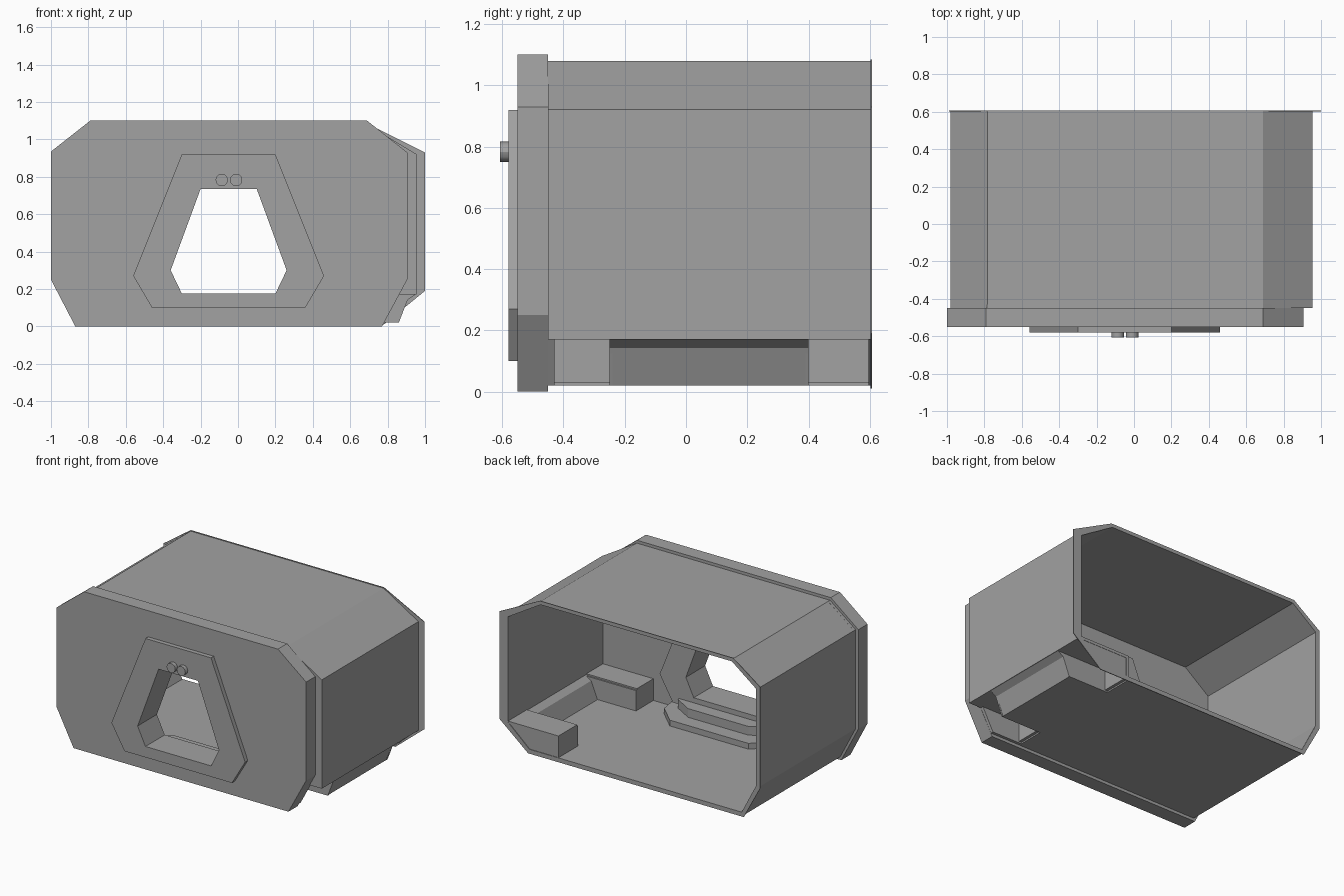
import bpy, bmesh
from mathutils import Vector

cube = bpy.data.objects.get("Cube")
if cube:
    bpy.data.objects.remove(cube, do_unlink=True)

grey = bpy.data.materials.new("plain grey")
grey.use_nodes = True
COLOUR = (0.36, 0.36, 0.36, 1)
grey.diffuse_color = COLOUR
grey.node_tree.nodes["Principled BSDF"].inputs["Base Color"].default_value = COLOUR


def finish(name, bm):
    bmesh.ops.recalc_face_normals(bm, faces=bm.faces[:])
    mesh = bpy.data.meshes.new(name)
    bm.to_mesh(mesh)
    bm.free()
    mesh.materials.append(grey)
    obj = bpy.data.objects.new(name, mesh)
    bpy.context.scene.collection.objects.link(obj)
    return obj


def panel(name, outline, y0, y1, hole=None):
    """Upright slab from an (x, z) outline, with an optional opening."""
    bm = bmesh.new()
    for loop in (outline, hole or []):
        verts = [bm.verts.new((x, y0, z)) for x, z in loop]
        for i, v in enumerate(verts):
            bm.edges.new((v, verts[i - 1]))
    bmesh.ops.triangle_fill(bm, edges=bm.edges[:], use_beauty=True, normal=(0, -1, 0))
    ext = bmesh.ops.extrude_face_region(bm, geom=bm.faces[:])
    moved = [g for g in ext["geom"] if isinstance(g, bmesh.types.BMVert)]
    bmesh.ops.translate(bm, verts=moved, vec=(0, y1 - y0, 0))
    return finish(name, bm)


def sheet(name, path, y0, y1, thick=0.02):
    """Thin folded sheet: an open (x, z) path swept along y."""
    bm = bmesh.new()
    rows = [[bm.verts.new((x, y, z)) for x, z in path] for y in (y0, y1)]
    for i in range(len(path) - 1):
        bm.faces.new((rows[0][i], rows[0][i + 1], rows[1][i + 1], rows[1][i]))
    obj = finish(name, bm)
    mod = obj.modifiers.new("thickness", "SOLIDIFY")
    mod.thickness = thick
    mod.offset = 0
    mod.use_even_offset = True
    return obj


FRONT, BACK = -0.45, 0.605
frame = [(-0.56, 0.27), (-0.3, 0.92), (0.2, 0.92), (0.46, 0.27), (0.36, 0.1), (-0.46, 0.1)]
door = [(-0.36, 0.3), (-0.2, 0.735), (0.1, 0.735), (0.26, 0.3), (0.2, 0.175), (-0.3, 0.175)]

# Front plate, door surround and the wall behind them
panel("front_plate", [(-1, 0.25), (-1, 0.935), (-0.79, 1.1), (0.69, 1.1), (0.905, 0.93),
                      (0.905, 0.25), (0.77, 0), (-0.87, 0)], -0.55, FRONT, door)
panel("door_surround", frame, -0.58, -0.55, door)
panel("inner_door_surround", frame, -0.43, -0.37, door)
panel("front_wall", [(-0.98, 0.25), (-0.98, 0.93), (-0.785, 1.08), (0.69, 1.08), (0.955, 0.92),
                     (0.955, 0.17), (0.86, 0.17), (0.78, 0.02), (-0.86, 0.02)], FRONT, -0.43, door)

# Main shell: floor, left wall, roof and right wall
sheet("body_shell", [(0.55, 0.03), (-0.855, 0.03), (-0.97, 0.25), (-0.97, 0.925), (-0.78, 1.07),
                     (0.687, 1.07), (0.945, 0.915), (0.945, 0.17)], FRONT, BACK)

# Bulging lower side between two recesses
sheet("lower_side_bulge", [(0.55, 0.03), (0.85, 0.03), (0.9, 0.15), (0.945, 0.18)], -0.25, 0.4)
bulge_end = [(0.55, 0.02), (0.86, 0.02), (0.91, 0.15), (0.945, 0.18), (0.55, 0.18)]
for label, y0, y1, wall in (("front", FRONT, -0.25, -0.25), ("rear", 0.4, BACK, 0.39)):
    sheet(label + "_recess", [(0.945, 0.18), (0.56, 0.18), (0.56, 0.03)], y0, y1)
    panel(label + "_recess_end", bulge_end, wall, wall + 0.01)
panel("rear_recess_cover", [(0.55, 0.02), (0.78, 0.02), (0.95, 0.17), (0.55, 0.17)], 0.595, 0.603)

# Thin rim around the open back
panel("back_rim", [(-0.99, 0.24), (-0.99, 0.94), (-0.785, 1.085), (0.69, 1.085), (1, 0.93),
                   (1, 0.19), (0.78, 0.01), (-0.865, 0.01)], 0.602, 0.607,
      [(-0.96, 0.25), (-0.96, 0.92), (-0.775, 1.06), (0.685, 1.06), (0.935, 0.91),
       (0.935, 0.185), (0.77, 0.04), (-0.85, 0.04)])

# Two tapering steps inside the doorway
for label, half, depth, top in (("lower", 0.45, 0.25, 0.08), ("upper", 0.38, 0.15, 0.14)):
    bm = bmesh.new()
    base = [(-half, 0), (half, 0), (half - 0.02, depth * 0.5), (half - 0.15, depth),
            (0.15 - half, depth), (0.02 - half, depth * 0.5)]
    face = bm.faces.new([bm.verts.new((x - 0.05, y - 0.43, 0.035)) for x, y in base])
    ext = bmesh.ops.extrude_face_region(bm, geom=[face])
    raised = [g for g in ext["geom"] if isinstance(g, bmesh.types.BMVert)]
    bmesh.ops.translate(bm, verts=raised, vec=Vector((0, 0, top - 0.035)))
    finish(label + "_step", bm)

# Pair of round lamps above the door
for label, x in (("right", -0.087), ("left", -0.01)):
    bpy.ops.mesh.primitive_cylinder_add(vertices=12, radius=0.033, depth=0.267,
                                        location=(x, -0.4735, 0.783), rotation=(1.5708, 0, 0))
    lamp = bpy.context.object
    lamp.name = label + "_lamp"
    lamp.data.materials.append(grey)
    bpy.ops.object.shade_smooth_by_angle()
